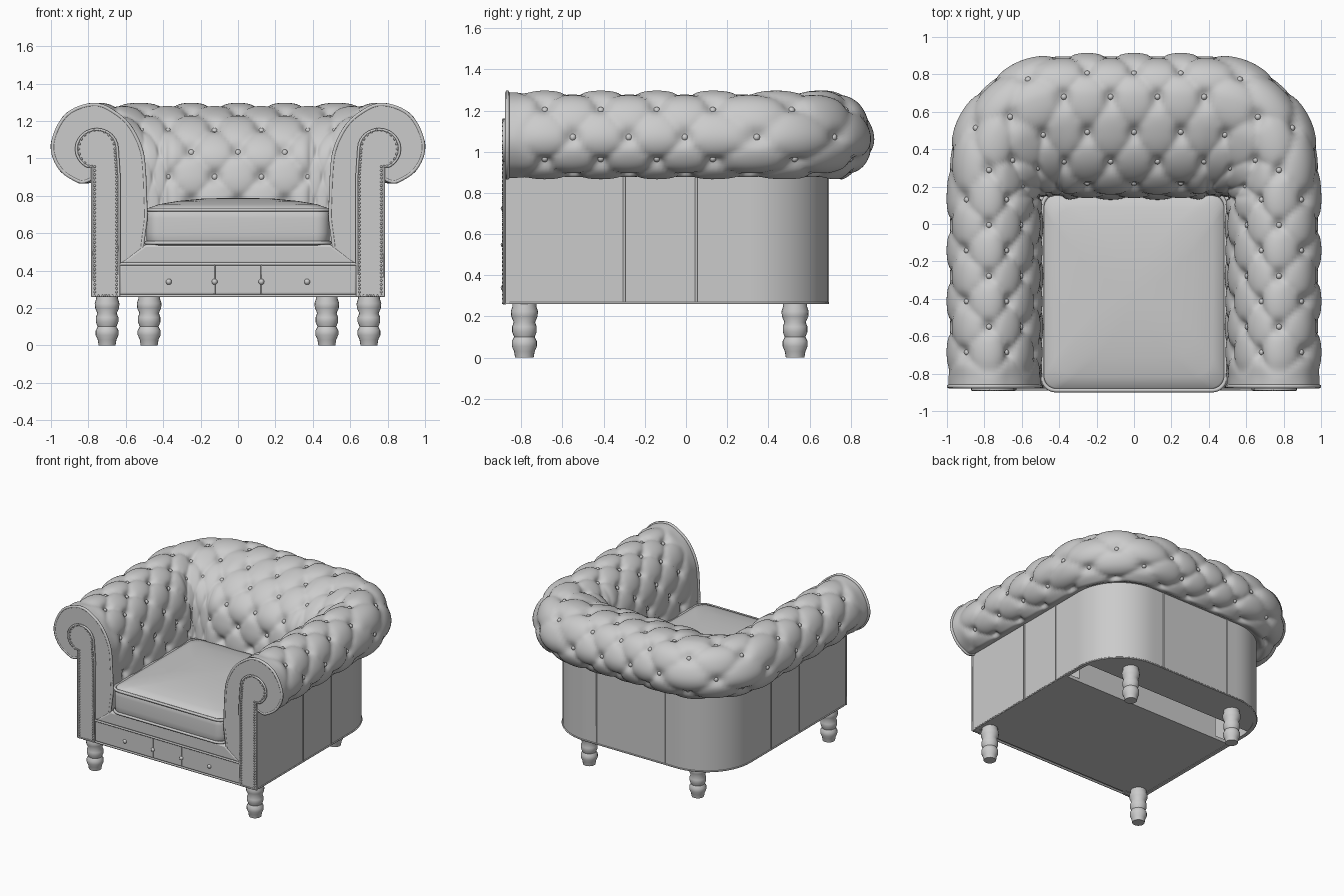
import bpy, bmesh
from math import sin, cos, pi, exp, floor, hypot
from mathutils import Vector, Matrix

if "Cube" in bpy.data.objects:
    bpy.data.objects.remove(bpy.data.objects["Cube"])


def finish(name, bm, angle=40, recalc=True):
    if recalc:
        bmesh.ops.recalc_face_normals(bm, faces=bm.faces)
    me = bpy.data.meshes.new(name)
    bm.to_mesh(me)
    bm.free()
    ob = bpy.data.objects.new(name, me)
    bpy.context.collection.objects.link(ob)
    bpy.ops.object.select_all(action='DESELECT')
    ob.select_set(True)
    bpy.context.view_layer.objects.active = ob
    bpy.ops.object.shade_smooth_by_angle(angle=angle * pi / 180)
    return ob


def loft(name, rings, angle=40):
    bm = bmesh.new()
    rows = [[bm.verts.new(p) for p in ring] for ring in rings]
    n = len(rows[0])
    for a, b in zip(rows, rows[1:]):
        for i in range(n):
            bm.faces.new((a[i], a[(i + 1) % n], b[(i + 1) % n], b[i]))
    bm.faces.new(rows[0])
    bm.faces.new(rows[-1])
    return finish(name, bm, angle)


def prism(name, pts, y0, y1, bevel=0.0):
    ob = loft(name, [[(x, y, z) for x, z in pts] for y in (y0, y1)])
    if bevel:
        m = ob.modifiers.new("soft", 'BEVEL')
        m.width, m.segments = bevel, 3
    return ob


def tube(name, pts, radius, cyclic=False):
    cu = bpy.data.curves.new(name, 'CURVE')
    cu.dimensions = '3D'
    cu.bevel_depth, cu.bevel_resolution = radius, 1
    cu.use_fill_caps = True
    sp = cu.splines.new('POLY')
    sp.points.add(len(pts) - 1)
    for p, c in zip(sp.points, pts):
        p.co = (*c, 1)
    sp.use_cyclic_u = cyclic
    ob = bpy.data.objects.new(name, cu)
    bpy.context.collection.objects.link(ob)
    bpy.ops.object.select_all(action='DESELECT')
    ob.select_set(True)
    bpy.context.view_layer.objects.active = ob
    bpy.ops.object.convert(target='MESH')


def studs(name, points, radius, u=8, v=6):
    bm = bmesh.new()
    for p in points:
        bmesh.ops.create_uvsphere(bm, u_segments=u, v_segments=v, radius=radius,
                                  matrix=Matrix.Translation(p))
    finish(name, bm, 80)


# U-shaped plan path: q = 0 at back centre, one unit per tuft, ends at arm fronts
Q_END, Q_BACK, Q_ARM = 7.63, 1.5, 4.0


def path(W, Y, r, q):
    s, q = (1 if q >= 0 else -1), abs(q)
    if q <= Q_BACK:
        return Vector((s * .25 * q, Y))
    if q >= Q_ARM:
        return Vector((s * W, .13 - .272 * (q - Q_ARM)))
    x0 = .25 * Q_BACK
    l1, l2, l3 = W - r - x0, r * pi / 2, Y - r - .13
    d = (q - Q_BACK) / (Q_ARM - Q_BACK) * (l1 + l2 + l3)
    if d < l1:
        return Vector((s * (x0 + d), Y))
    if d < l1 + l2:
        a = (d - l1) / r
        return Vector((s * (W - r + r * sin(a)), Y - r + r * cos(a)))
    return Vector((s * W, Y - r - (d - l1 - l2)))


INNER, BODY, OUTER = (.53, .17, .035), (.78, .69, .38), (.975, .888, .595)
# roll cross-section (u across the paths, z), one point per tuft row from row -4 to 8
PROFILE = [(0, .5), (0, .65), (.02, .77), (.04, .9), (.1, 1.03), (.32, 1.145), (.62, 1.213),
           (.98, 1.247), (1.57, 1.2), (1.88, 1.07), (1.7, .968), (1.28, .913), (1, .89)]


def section(r):
    t = min(max(r + 4, 0), 11.9999)
    i = floor(t)
    f = t - i
    a, b, c, d = (Vector(PROFILE[min(max(k, 0), 12)]) for k in (i - 1, i, i + 1, i + 2))
    if r >= 8:
        return c
    return .5 * (2 * b + (c - a) * f + (2 * a - 5 * b + 4 * c - d) * f * f
                 + (3 * b - a - 3 * c + d) * f ** 3)


def surface(q, r):
    u, z = section(r)
    b = path(*BODY, q)
    p = path(*INNER, q).lerp(b, u) if u < 1 else b.lerp(path(*OUTER, q), u - 1)
    return Vector((p.x, p.y, z))


def spacing(q, r):
    return min(1, (surface(q + .1, r) - surface(q - .1, r)).length / .2 / .25)


def step(a, b, x):
    t = min(max((x - a) / (b - a), 0), 1)
    return t * t * (3 - 2 * t)


def puff(q, r):
    a, b = q + r / 2, q - r / 2
    da, db = a - round(a), b - round(b)
    pillow = (abs(sin(pi * a)) * abs(sin(pi * b))) ** .5
    dimple = 1 - exp(-(da * da + db * db) / .035)
    f = spacing(q, r)
    h = f * .05 * (.4 * pillow + .6 * dimple) + (1 - f) * .02
    e = step(7.15, 7.5, abs(q))
    h = h * (1 - e) + .04 * e
    return h * step(8, 7, r) * (step(-4, -2.5, r) * .6 + .4)


# tufted back and arms
NQ, NR = 220, 120
bm = bmesh.new()
qs = [-Q_END + 2 * Q_END * i / NQ for i in range(NQ + 1)]
rs = [-4 + 12 * j / NR for j in range(NR + 1)]
grid = [[bm.verts.new(surface(q, r)) for r in rs] for q in qs]
for g, k in zip(grid, grid[1:]):
    for j in range(NR):
        bm.faces.new((g[j], k[j], k[j + 1], g[j + 1]))
bm.normal_update()
moves = [(v, v.normal * puff(q, r)) for g, q in zip(grid, qs) for v, r in zip(g, rs)]
for v, m in moves:
    v.co += m
rim = [(v.co.x, v.co.z) for v in grid[-1][::2]]
finish("tufted_back_and_arms", bm, 80, False)

spots = []
for r in range(-1, 7):
    for k in range(-15, 16):
        q = k / 2
        if (k + r) % 2 == 0 and abs(q) < 7.3 and spacing(q, r) > .55:
            spots.append(surface(q, r))
studs("tuft_buttons", spots, .018)

# arm fronts: padded face, scroll panel, piping and nail heads
for s, side in ((1, "right"), (-1, "left")):
    out = rim + [(.78, .26), (.63, .26), (.63, .44)]
    out = [(s * x, z) for x, z in out]
    prism(side + "_arm_front", out, -.875, -.84)
    tube(side + "_arm_piping", [(x, -.868, z) for x, z in out[:len(rim)]], .011)
    head = [(.755 + .11 * cos(a * pi / 180), 1.05 + .105 * sin(a * pi / 180))
            for a in range(0, 241, 15)]
    panel = [(.78, .265), (.635, .265), (.635, .9)]
    scroll = [(1.51 - x, z) for x, z in head]
    scroll = panel + scroll + [(.78, .955)]
    scroll = [(s * x, z) for x, z in scroll]
    prism(side + "_scroll_panel", scroll, -.886, -.86)
    tube(side + "_scroll_piping", [(x, -.884, z) for x, z in scroll], .008, True)
    nails = []
    for (x0, z0), (x1, z1) in zip(scroll, scroll[1:] + scroll[:1]):
        n = max(1, round(hypot(x1 - x0, z1 - z0) / .02))
        for i in range(n):
            x, z = x0 + (x1 - x0) * i / n, z0 + (z1 - z0) * i / n
            c = s * .708 if z < .95 else s * .755
            nails.append((x + (.014 if x < c else -.014), -.887, z))
    studs(side + "_nail_heads", nails, .007, 6, 4)

# outer shell with seams, bottom trim and rear underside
SHELL_Q = [-Q_END + 2 * Q_END * i / 120 for i in range(121)]
plan = [path(*BODY, q) for q in SHELL_Q]
lining = [path(.755, .665, .355, q) for q in SHELL_Q]
loft("outer_shell", [[(a.x, a.y, .26), (a.x, a.y, .9), (b.x, b.y, .9), (b.x, b.y, .26)]
                     for a, b in zip(plan, lining)])
tube("bottom_trim", [(p.x, p.y, .265) for p in plan], .006)
back = [p for p in lining if p.y > .36]
loft("rear_underside", [[(p.x, p.y, z) for p in back] for z in (.264, .29)])
for i, (x, y) in enumerate([(.78, -.3), (.78, .05), (.3, .69)]):
    for s in (-1, 1):
        tube(f"shell_seam_{i}", [(s * x, y, .27), (s * x, y, .89)], .006)

# seat deck and front rail
prism("seat_deck", [(-.64, .29), (.64, .29), (.64, .53), (-.64, .53)], -.855, .15)
prism("underside", [(-.765, .264), (.765, .264), (.765, .29), (-.765, .29)], -.86, .15)
prism("front_panel", [(-.635, .27), (.635, .27), (.635, .435), (-.635, .435)], -.885, -.85, .012)
prism("front_rail", [(-.635, .435), (.635, .435), (.5, .54), (-.5, .54)], -.88, -.84, .015)
tube("front_rail_piping", [(-.63, -.882, .435), (.63, -.882, .435)], .008)
tube("front_bottom_piping", [(-.78, -.88, .265), (.78, -.88, .265)], .008)
studs("front_buttons", [(x, -.884, .34) for x in (-.37, -.125, .125, .37)], .016)
for x in (-.125, .125):
    tube("front_pleat", [(x, -.884, .275), (x, -.884, .43)], .004)


# seat cushion with crowned top and piping
def rounded(k, z, W=.495, y0=-.895, y1=.17, r=.07):
    r = r + (1 - k) * .35
    cy, h = (y0 + y1) / 2, (y1 - y0) / 2
    pts = []
    for n, (sx, sy) in enumerate(((1, 1), (-1, 1), (-1, -1), (1, -1))):
        for i in range(9):
            a = (n + i / 8) * pi / 2
            pts.append((k * (sx * (W - r) + r * cos(a)), cy + k * (sy * (h - r) + r * sin(a)), z))
    return pts


loft("seat_cushion", [rounded(k, z) for k, z in (
    (.3, .535), (.97, .535), (.985, .55), (.99, .6), (.99, .68), (.985, .72), (.965, .735),
    (.85, .755), (.65, .772), (.4, .784), (.15, .788), (.02, .789))], 60)
for z in (.548, .725):
    tube("cushion_piping", rounded(.99, z), .011, True)

# turned legs
LEG = [(.045, 0), (.05, .03), (.061, .055), (.061, .08), (.05, .1), (.06, .125), (.06, .15),
       (.052, .172), (.064, .2), (.066, .225), (.058, .25), (.058, .28)]
for name, x, y in (("front_leg", .7, -.785), ("back_leg", .475, .53)):
    for s in (-1, 1):
        loft(name, [[(s * x + r * cos(i * pi / 10), y + r * sin(i * pi / 10), z)
                     for i in range(20)] for r, z in LEG], 50)
